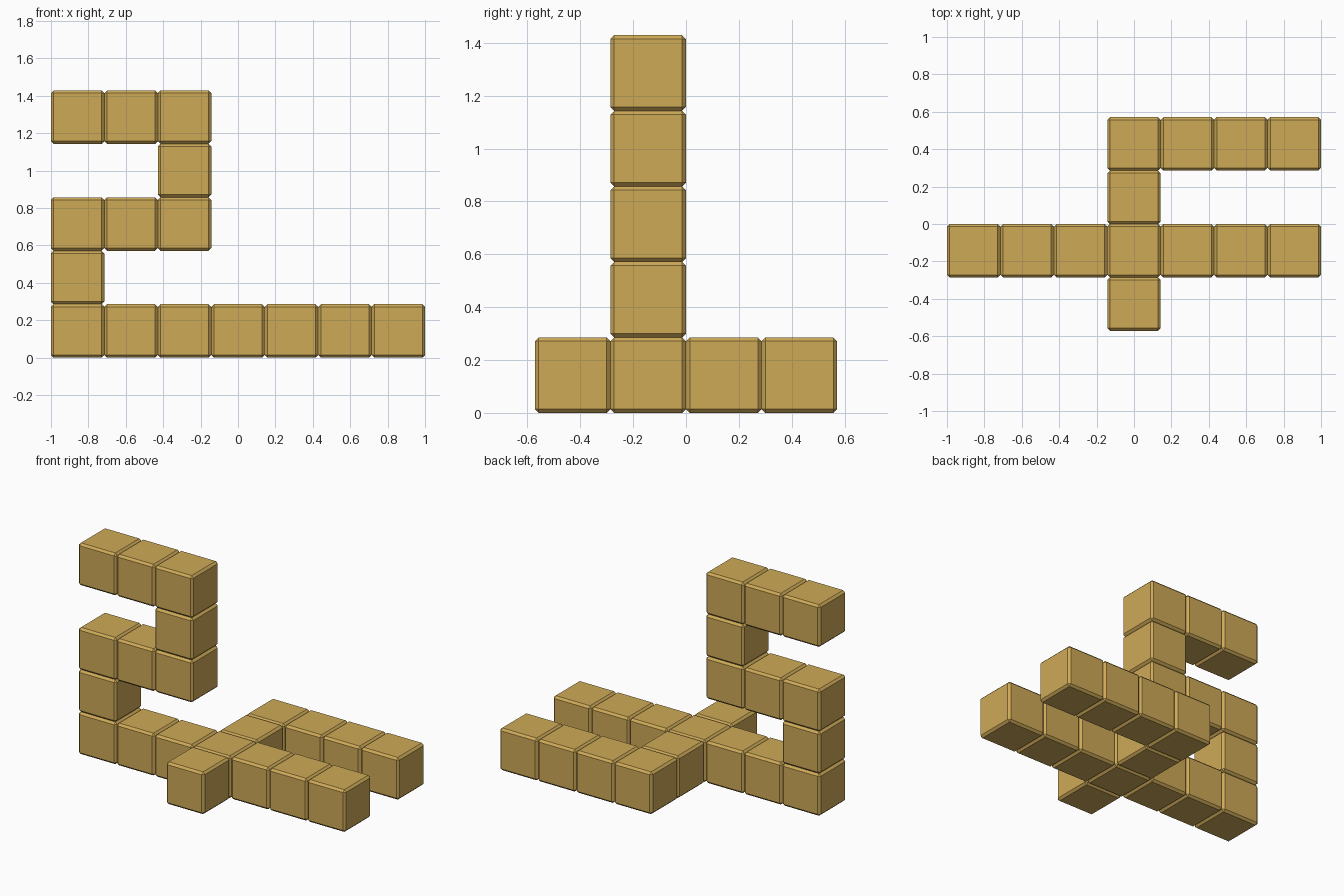
import bpy

if "Cube" in bpy.data.objects:
    bpy.data.objects.remove(bpy.data.objects["Cube"])

PITCH = 2 / 7          # one block; seven blocks span the longest side
BEVEL = PITCH * 0.05   # flat chamfer on every block

wood = bpy.data.materials.new("warm_wood")
wood.diffuse_color = (0.62, 0.40, 0.095, 1)
wood.use_nodes = True
wood.node_tree.nodes["Principled BSDF"].inputs["Base Color"].default_value = wood.diffuse_color


def block_run(name, cells):
    """Place a chamfered cube at each (column, row, level) grid cell."""
    for n, (i, j, k) in enumerate(cells, 1):
        centre = ((i - 3) * PITCH, (j - 1.5) * PITCH, (k + 0.5) * PITCH)
        bpy.ops.mesh.primitive_cube_add(size=PITCH, location=centre)
        block = bpy.context.object
        block.name = f"{name}_{n}"
        block.data.materials.append(wood)
        chamfer = block.modifiers.new("chamfer", 'BEVEL')
        chamfer.width = BEVEL
        chamfer.segments = 1


# Ground level: long bar, front stub, and the hook at the back
block_run("base_bar", [(i, 1, 0) for i in range(7)])
block_run("front_stub", [(3, 0, 0)])
block_run("back_link", [(3, 2, 0)])
block_run("back_bar", [(i, 3, 0) for i in range(3, 7)])

# Upright zigzag above the left end of the long bar
block_run("lower_post", [(0, 1, 1)])
block_run("middle_bar", [(i, 1, 2) for i in range(3)])
block_run("upper_post", [(2, 1, 3)])
block_run("top_bar", [(i, 1, 4) for i in range(3)])
